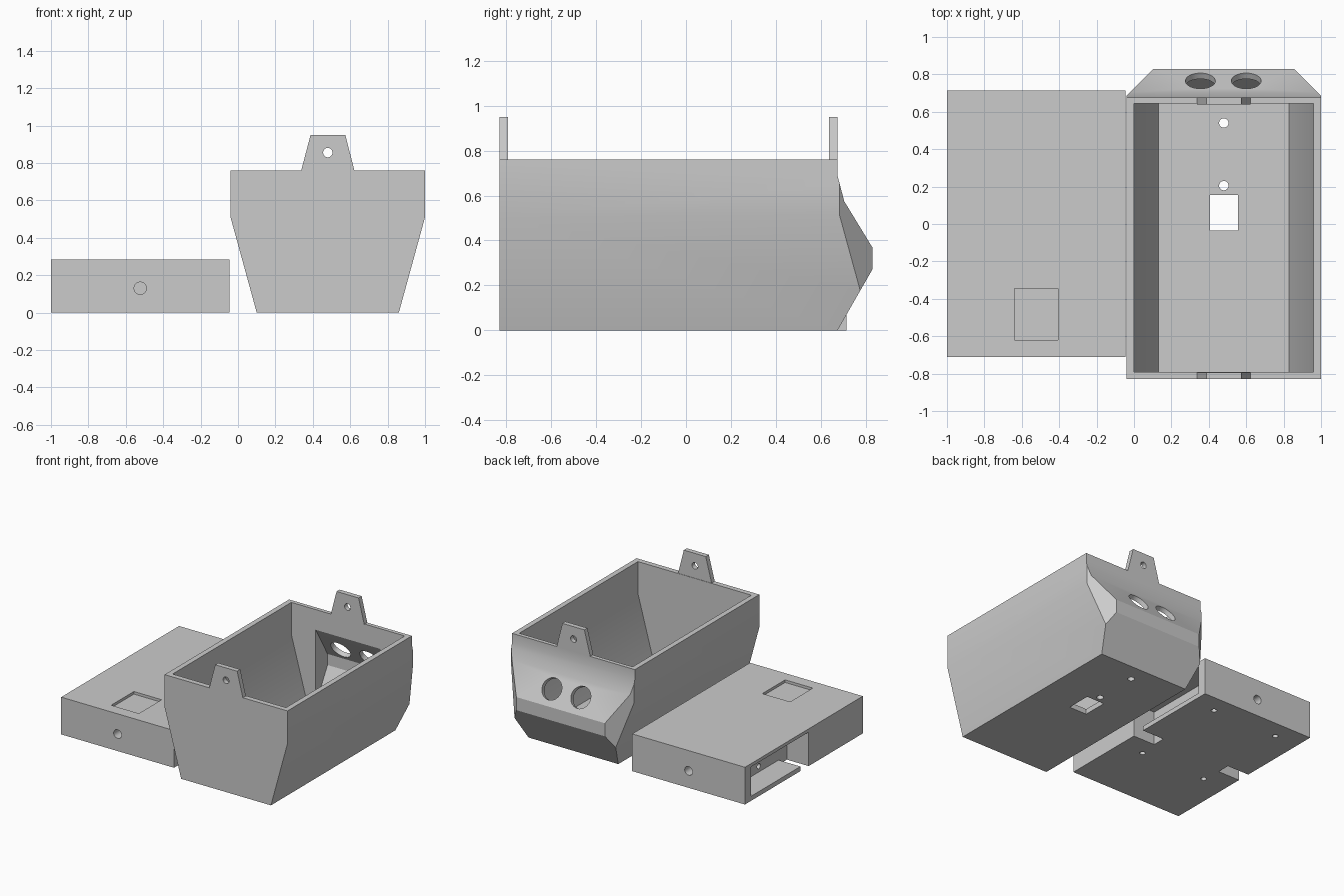
import bpy, bmesh, math
from mathutils import Vector

if "Cube" in bpy.data.objects:
    bpy.data.objects.remove(bpy.data.objects["Cube"])

gray = bpy.data.materials.new("plain gray")
gray.diffuse_color = (0.6, 0.6, 0.6, 1)
gray.use_nodes = True
gray.node_tree.nodes["Principled BSDF"].inputs["Base Color"].default_value = gray.diffuse_color


def finish(name, bm):
    bmesh.ops.recalc_face_normals(bm, faces=bm.faces)
    me = bpy.data.meshes.new(name)
    bm.to_mesh(me)
    bm.free()
    me.materials.append(gray)
    ob = bpy.data.objects.new(name, me)
    bpy.context.collection.objects.link(ob)
    return ob


def prism(name, pts, axis, lo, hi):
    """Extrude a 2D outline along one axis; outline is in the other two axes."""
    def place(p, d):
        return {'x': (d, p[0], p[1]), 'y': (p[0], d, p[1]), 'z': (p[0], p[1], d)}[axis]
    bm = bmesh.new()
    a = [bm.verts.new(place(p, lo)) for p in pts]
    b = [bm.verts.new(place(p, hi)) for p in pts]
    bm.faces.new(a)
    bm.faces.new(b)
    n = len(pts)
    for i in range(n):
        j = (i + 1) % n
        bm.faces.new((a[i], a[j], b[j], b[i]))
    return finish(name, bm)


def box(name, x0, x1, y0, y1, z0, z1):
    return prism(name, [(x0, y0), (x1, y0), (x1, y1), (x0, y1)], 'z', z0, z1)


def rod(center, direction, r, length):
    bm = bmesh.new()
    bmesh.ops.create_cone(bm, cap_ends=True, segments=32, radius1=r, radius2=r, depth=length)
    ob = finish("hole_cutter", bm)
    rot = Vector(direction).to_track_quat('Z', 'Y').to_matrix().to_4x4()
    rot.translation = center
    ob.data.transform(rot)
    return ob


def cut(ob, tool, op='DIFFERENCE'):
    m = ob.modifiers.new("cut", 'BOOLEAN')
    m.operation, m.solver, m.object = op, 'EXACT', tool
    bpy.context.view_layer.objects.active = ob
    bpy.ops.object.modifier_apply(modifier=m.name)
    bpy.data.objects.remove(tool)


# Tub: tapered cross-section, trimmed by the nose side outline and plan chamfers
tub = prism("tub", [(0.10, 0), (0.86, 0), (1.0, 0.51), (1.0, 0.76), (-0.04, 0.76), (-0.04, 0.51)],
            'y', -0.83, 0.9)
cut(tub, prism("nose_outline", [(-1, -0.1), (0.618, -0.1), (0.83, 0.27), (0.83, 0.37), (0.705, 0.575),
                                (0.675, 0.69), (0.675, 0.9), (-1, 0.9)], 'x', -0.3, 1.3), 'INTERSECT')
cut(tub, prism("nose_chamfers", [(-0.24, -1), (1.20, -1), (1.20, 0.485), (0.855, 0.83), (0.755, 0.93),
                                 (0.205, 0.93), (0.105, 0.83), (-0.24, 0.485)], 'z', -0.2, 1), 'INTERSECT')

# Tub interior and the hollow inside the nose
cut(tub, prism("cavity", [(0.13, 0.04), (0.83, 0.04), (0.96, 0.515), (0.96, 0.9), (0, 0.9), (0, 0.515)],
               'y', -0.79, 0.645))
cut(tub, prism("nose_hollow", [(0.6, 0.045), (0.655, 0.045), (0.79, 0.28), (0.79, 0.365), (0.675, 0.557),
                               (0.647, 0.605), (0.6, 0.605)], 'x', 0.205, 0.75))

# Two round nose openings, and the openings in the tub floor
for x in (0.355, 0.60):
    cut(tub, rod((x, 0.765, 0.476), (0, 0.854, 0.52), 0.08, 0.2))
for y in (0.205, 0.54):
    cut(tub, rod((0.48, y, 0.02), (0, 0, 1), 0.025, 0.1))
cut(tub, box("floor_window", 0.405, 0.555, -0.035, 0.155, -0.1, 0.1))

# Hanging tabs on the front and back rims
tabs = []
for name, y0, y1 in (("front_tab", -0.83, -0.793), ("back_tab", 0.638, 0.675)):
    tab = prism(name, [(0.338, 0.76), (0.622, 0.76), (0.574, 0.95), (0.388, 0.95)], 'y', y0, y1)
    cut(tab, rod((0.48, (y0 + y1) / 2, 0.855), (0, 1, 0), 0.025, 0.2))
    tabs.append(tab)

# Flat box with a shallow square recess on top
CX = -0.5225
base = box("flat_box", -1.0, -0.045, -0.71, 0.715, 0, 0.285)
cut(base, box("recess", -0.64, -0.405, -0.62, -0.345, 0.265, 0.4))

# Round sockets in both ends
for y in (-0.71, 0.715):
    cut(base, rod((CX, y, 0.13), (0, 1, 0), 0.033, 0.2))

# Side pockets, floor notches, wire holes and screw holes, mirrored left and right
for s in (-1, 1):
    xa, xb = sorted((CX + s * 0.293, CX + s * 0.6))
    cut(base, box("pocket", xa, xb, -0.055, 0.645, 0.035, 0.26))
    cut(base, box("notch", xa, xb, -0.055, 0.045, -0.1, 0.1))
    cut(base, rod((CX + s * 0.293, 0.285, 0.08), (1, 0, 0), 0.02, 0.12))
    for y in (-0.2, 0.575):
        cut(base, rod((CX + s * 0.278, y, 0), (0, 0, 1), 0.02, 0.06))

# Soft shading across shallow bends, sharp edges elsewhere
bpy.ops.object.select_all(action='DESELECT')
for ob in [tub, base] + tabs:
    ob.select_set(True)
bpy.context.view_layer.objects.active = tub
bpy.ops.object.shade_smooth_by_angle(angle=math.radians(25))
